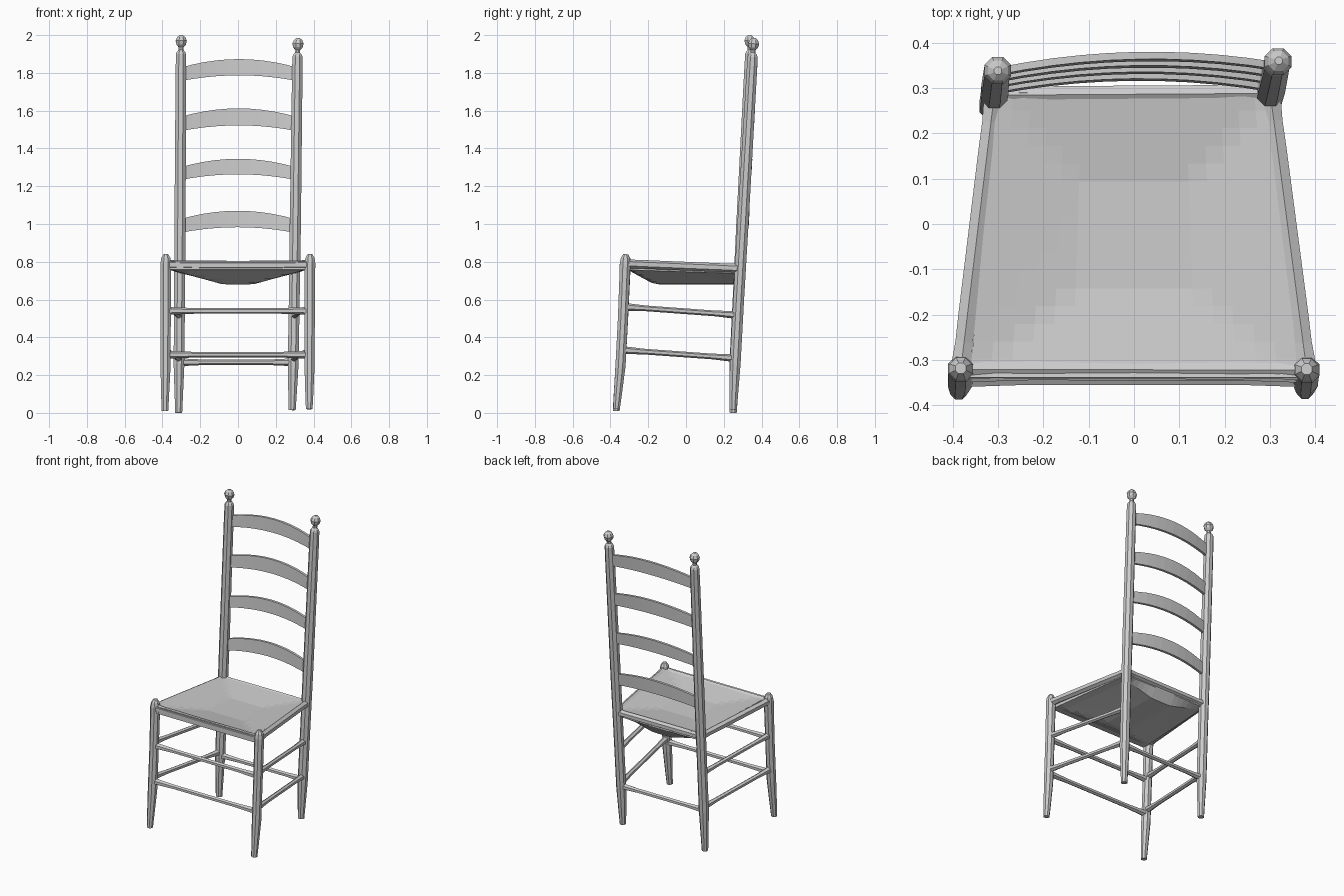
import bpy, bmesh, math
from mathutils import Vector

if "Cube" in bpy.data.objects:
    bpy.data.objects.remove(bpy.data.objects["Cube"])


def finish(name, bm):
    bmesh.ops.recalc_face_normals(bm, faces=bm.faces[:])
    me = bpy.data.meshes.new(name)
    bm.to_mesh(me)
    bm.free()
    ob = bpy.data.objects.new(name, me)
    bpy.context.collection.objects.link(ob)
    return ob


def tube(name, rings, sides=8):
    """Faceted round bar through (point, radius) rings."""
    bm = bmesh.new()
    axis = (Vector(rings[-1][0]) - Vector(rings[0][0])).normalized()
    ref = Vector((0, 1, 0)) if abs(axis.z) > 0.7 else Vector((0, 0, 1))
    a = axis.cross(ref).normalized()
    b = axis.cross(a)
    loops = []
    for p, r in rings:
        loops.append([bm.verts.new(Vector(p) + r * (math.cos(t) * a + math.sin(t) * b))
                      for t in (2 * math.pi * (i + 0.5) / sides for i in range(sides))])
    for l0, l1 in zip(loops, loops[1:]):
        for i in range(sides):
            j = (i + 1) % sides
            bm.faces.new((l0[i], l0[j], l1[j], l1[i]))
    bm.faces.new(loops[0])
    bm.faces.new(loops[-1])
    return finish(name, bm)


def along(path, z):
    """Centre of a leg at height z, from a list of (x, y, z) points."""
    for p, q in zip(path, path[1:]):
        if z <= q[2] or q is path[-1]:
            return Vector(p).lerp(Vector(q), (z - p[2]) / (q[2] - p[2]))


# Leg centre lines
BACK = {"left": [(-.314, .25, .0), (-.312, .26, .3), (-.308, .286, .8), (-.302, .34, 1.9), (-.30, .338, 2.0)],
        "right": [(.287, .25, .015), (.293, .262, .3), (.301, .29, .8), (.315, .353, 1.89), (.319, .36, 1.985)]}
FRONT = {"left": [(-.387, -.37, .01), (-.383, -.342, .3), (-.382, -.318, .84)],
         "right": [(.377, -.368, .02), (.379, -.342, .3), (.381, -.32, .84)]}

# Back posts with turned finials, and front legs
for side, path in BACK.items():
    top = path[-1][2]
    prof = [(path[0][2], .02), (.12, .025), (.26, .031), (.6, .031), (1.0, .032), (1.4, .031), (1.8, .03),
            (top - .1, .029), (top - .088, .023), (top - .078, .014), (top - .064, .014), (top - .05, .027),
            (top - .03, .032), (top - .012, .024), (top, .009)]
    tube("back_post_" + side, [(along(path, z), r) for z, r in prof])
for side, path in FRONT.items():
    prof = [(path[0][2], .019), (.1, .023), (.25, .029), (.5, .029), (.74, .03),
            (.79, .031), (.82, .026), (.84, .013)]
    tube("front_leg_" + side, [(along(path, z), r) for z, r in prof])


def rung(name, p, q, r=.015, end=.021, sag=0.0):
    prof = [(0, end), (.1, end * .85), (.2, r), (.5, r), (.8, r), (.9, end * .85), (1, end)]
    tube(name, [(Vector(p).lerp(Vector(q), t) - Vector((0, 0, sag * math.sin(math.pi * t))), s)
                for t, s in prof], 6)


# Stretchers: two in front, two on each side, one low at the back
for label, zf, zs_front, zs_back in (("lower", .308, .333, .29), ("upper", .54, .562, .518)):
    rung("front_rung_" + label, along(FRONT["left"], zf), along(FRONT["right"], zf))
    for side in ("left", "right"):
        rung(f"side_rung_{label}_{side}", along(FRONT[side], zs_front), along(BACK[side], zs_back))
rung("back_rung", along(BACK["left"], .268), along(BACK["right"], .268))

# Seat rails
rung("seat_rail_front", along(FRONT["left"], .785), along(FRONT["right"], .785), .024, .026, .004)
rung("seat_rail_back", along(BACK["left"], .765), along(BACK["right"], .765), .022, .024)
for side in ("left", "right"):
    rung("seat_rail_" + side, along(FRONT[side], .79), along(BACK[side], .765), .023, .026)


# Woven seat: four triangular fields dipping to the middle, hanging belly beneath
def seat(n=16):
    bm = bmesh.new()
    layers = ([], [])
    for j in range(n + 1):
        v = 2 * j / n - 1
        t = (v + 1) / 2
        half = .362 + (.303 - .362) * t
        edge = .803 - .02 * t
        for i in range(n + 1):
            u = 2 * i / n - 1
            f = min(1 - abs(u), 1 - abs(v))
            y = -.338 + .628 * t
            z_top = edge - .03 * min(1, f * 1.6)
            ramp_x = max(0, min(1, (.98 - abs(u)) / .75))
            ramp_y = max(0, min(1, (v + .9) / .45, (1 - v) / .125))
            z_bot = edge - .045 + (.68 - edge + .045) * min(ramp_x, ramp_y)
            layers[0].append(bm.verts.new((u * half, y, z_top)))
            layers[1].append(bm.verts.new((u * half, y, z_bot)))
    m = n + 1
    for j in range(n):
        for i in range(n):
            k = j * m + i
            for L in layers:
                bm.faces.new((L[k], L[k + 1], L[k + m + 1], L[k + m]))
    T, B = layers
    for i in range(n):
        for a, b in ((i, i + 1), (n * m + i, n * m + i + 1), (i * m, (i + 1) * m), (i * m + n, (i + 1) * m + n)):
            bm.faces.new((T[a], T[b], B[b], B[a]))
    finish("seat", bm)


seat()


# Arched ladder slats, bowed backwards
def slat(name, z_low, z_high, segs=10, thick=.016):
    bm = bmesh.new()
    mid = (z_low + z_high) / 2
    p, q = along(BACK["left"], mid), along(BACK["right"], mid)
    slope = .055
    rings = []
    for i in range(segs + 1):
        t = i / segs
        arch = 1 - (2 * t - 1) ** 2
        c = p.lerp(q, t)
        lo, hi = z_low + .03 * arch, z_high + .045 * arch
        y = c.y + .026 * arch
        rings.append([bm.verts.new((c.x, y + s * thick / 2 + (z - mid) * slope, z))
                      for s, z in ((-1, lo), (1, lo), (1, hi), (-1, hi))])
    for a, b in zip(rings, rings[1:]):
        for k in range(4):
            bm.faces.new((a[k], a[(k + 1) % 4], b[(k + 1) % 4], b[k]))
    bm.faces.new(rings[0])
    bm.faces.new(rings[-1])
    finish(name, bm)


for n, (lo, hi) in enumerate(((.953, 1.025), (1.233, 1.3), (1.492, 1.567), (1.757, 1.828)), 1):
    slat(f"back_slat_{n}", lo, hi)
